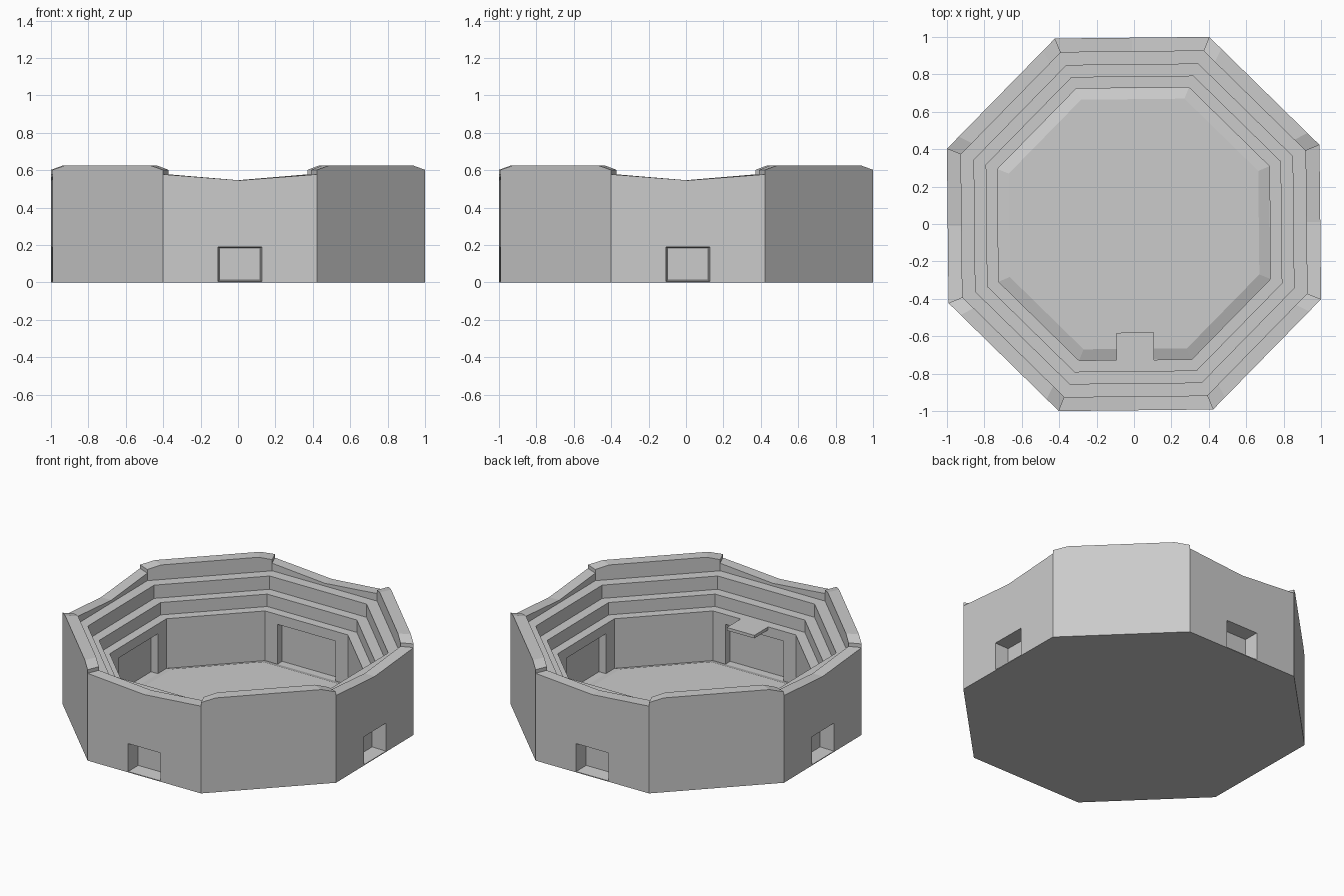
import bpy, bmesh, math
from mathutils import Vector

if "Cube" in bpy.data.objects:
    bpy.data.objects.remove(bpy.data.objects["Cube"])

ROT = math.radians(0.6)          # whole arena is turned very slightly
HALF = math.radians(22.5)
K = 0.996                        # apothem of the outer wall
FLOOR, DITCH = 0.05, 0.029
T1, T2, T3 = 0.358, 0.44, 0.528  # seating tier heights


def corner(i, a, z):
    """Octagon corner i for a ring of apothem a."""
    ang = ROT + HALF + i * math.pi / 4
    r = a * K / math.cos(HALF)
    return Vector((r * math.cos(ang), r * math.sin(ang), z))


def side_point(k, a, s, z):
    """Point on cardinal side k: a outward, s sideways, z up."""
    ang = ROT + k * math.pi / 2
    c, n = math.cos(ang), math.sin(ang)
    return Vector((a * K * c - s * n, a * K * n + s * c, z))


def finish(name, bm, recalc=True):
    if recalc:
        bmesh.ops.recalc_face_normals(bm, faces=bm.faces)
    me = bpy.data.meshes.new(name)
    bm.to_mesh(me)
    bm.free()
    ob = bpy.data.objects.new(name, me)
    bpy.context.collection.objects.link(ob)
    return ob


def hull_loops(bm, loops):
    """Skin a chain of equal-length point loops and cap both ends."""
    rings = [[bm.verts.new(p) for p in lp] for lp in loops]
    n = len(rings[0])
    for r0, r1 in zip(rings, rings[1:]):
        for i in range(n):
            j = (i + 1) % n
            bm.faces.new((r0[i], r0[j], r1[j], r1[i]))
    bm.faces.new(rings[0])
    bm.faces.new(rings[-1])


# Stepped bowl: floor, seating tiers and outer wall
profile = [(0.67, FLOOR), (0.73, DITCH), (0.73, T1), (0.79, T1), (0.79, T2),
           (0.855, T2), (0.855, T3), (0.925, T3), (1.0, T3), (1.0, 0.0)]
bm = bmesh.new()
hull_loops(bm, [[corner(i, a, z) for i in range(8)] for a, z in profile])
bowl = finish("stepped_bowl", bm)

# Doorway recesses: outside (tapered) and inside (wide) on the four sides
bm = bmesh.new()
sections = [
    [(1.02, 0.119, 0.004, 0.192), (0.905, 0.109, 0.012, 0.183)],
    [(0.7285, 0.21, DITCH, 0.293), (0.78, 0.21, DITCH, 0.293)],
]
for k in range(4):
    for sec in sections:
        hull_loops(bm, [[side_point(k, a, s, z) for s, z in
                         ((-w, z0), (w, z0), (w, z1), (-w, z1))]
                        for a, w, z0, z1 in sec])
cutter = finish("doorway_cutter", bm)
cutter.hide_render = True
mod = bowl.modifiers.new("doorways", 'BOOLEAN')
mod.operation = 'DIFFERENCE'
mod.solver = 'EXACT'
mod.object = cutter
bpy.context.view_layer.objects.active = bowl
bpy.ops.object.modifier_apply(modifier=mod.name)
bpy.data.objects.remove(cutter)

# Open the bowl where the parapet continues it upward
bm = bmesh.new()
bm.from_mesh(bowl.data)
limit = 0.92 * K
hidden = [f for f in bm.faces
          if all(v.co.z > T3 - 1e-4 and v.co.xy.length > limit / math.cos(HALF)
                 for v in f.verts)]
bmesh.ops.delete(bm, geom=hidden, context='FACES')
bm.to_mesh(bowl.data)
bm.free()

# Parapet: dipped on the cardinal sides, raised with clipped ends on diagonals
LOW, CLIP = 0.578, 0.602
dipped = [(0, LOW), (0.5, 0.546), (1, LOW)]
raised = [(0, CLIP), (0.11, 0.625), (0.89, 0.625), (1, CLIP)]
for i in range(8):
    is_raised = i % 2 == 0
    bm = bmesh.new()
    strips = [[bm.verts.new(corner(i, a, h).lerp(corner(i + 1, a, h), t))
               for a, h in ((1, T3), (1, z), (0.925, z), (0.925, T3))]
              for t, z in (raised if is_raised else dipped)]
    for p, q in zip(strips, strips[1:]):
        for j in range(3):
            bm.faces.new((p[j], q[j], q[j + 1], p[j + 1]))
    # exposed step down to the neighbouring dipped parapet
    if is_raised:
        for end, c in ((strips[0], i), (strips[-1], i + 1)):
            lo = [bm.verts.new(corner(c, a, LOW)) for a in (0.925, 1)]
            quad = (end[1], end[2], lo[0], lo[1])
            bm.faces.new(quad if c == i else quad[::-1])
    finish("raised_parapet" if is_raised else "dipped_parapet", bm, False)

# Balcony over the front doorway, flush with the first tier
bm = bmesh.new()
hull_loops(bm, [[side_point(3, a, s, z) for s, z in
                 ((-0.1, T1 - 0.02), (0.1, T1 - 0.02), (0.1, T1), (-0.1, T1))]
                for a in (0.732, 0.583)])
finish("balcony", bm)
